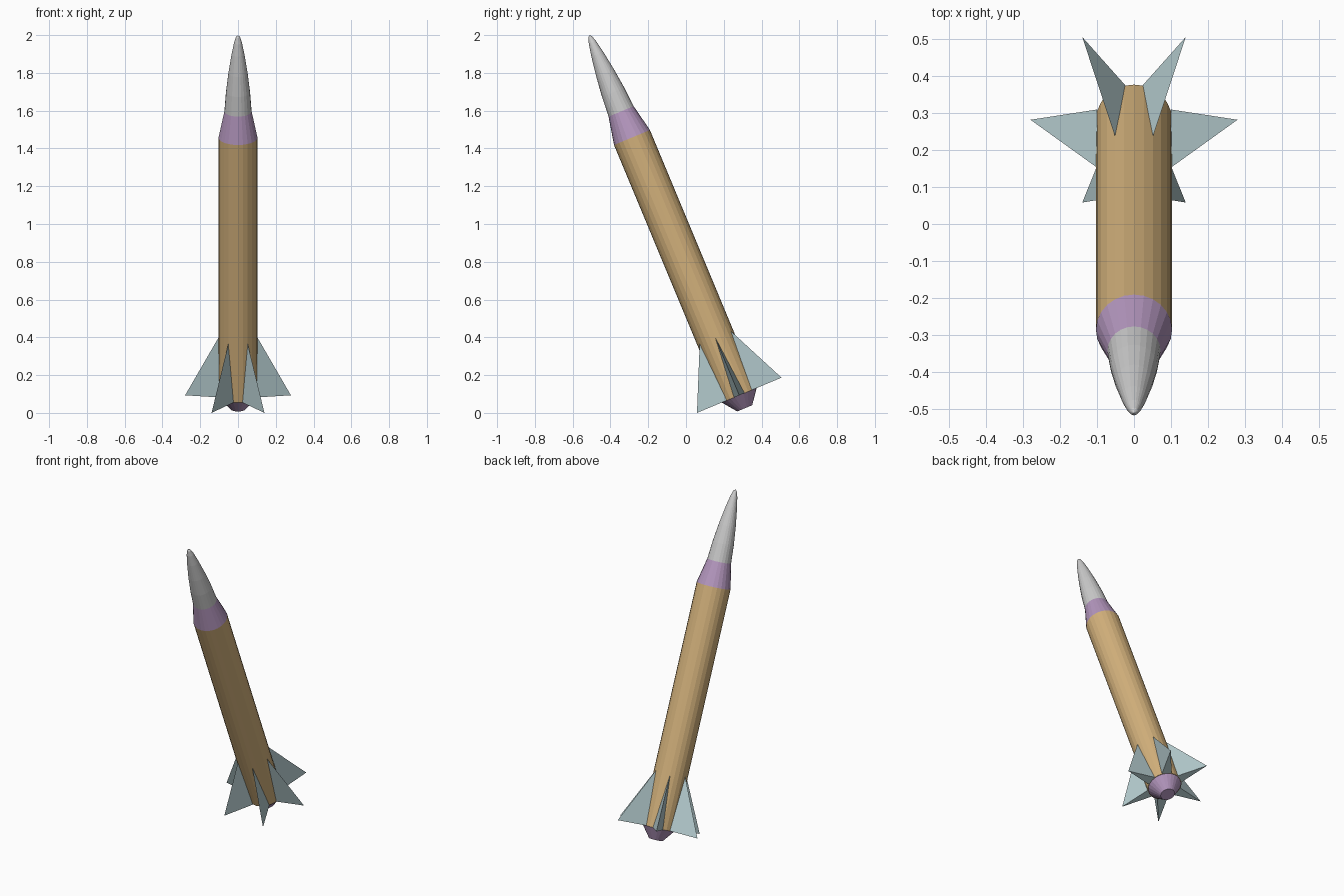
import bpy, bmesh, math
from mathutils import Matrix, Vector

if "Cube" in bpy.data.objects:
    bpy.data.objects.remove(bpy.data.objects["Cube"])

SIDES = 24
# Rocket axis leans back toward -y; local z runs from tail to tip
POSE = Matrix.Translation((0, 0.282, 0.0933)) @ Matrix.Rotation(math.radians(22.6), 4, 'X')


def material(name, rgb):
    m = bpy.data.materials.new(name)
    m.diffuse_color = (*rgb, 1)
    m.use_nodes = True
    m.node_tree.nodes["Principled BSDF"].inputs["Base Color"].default_value = m.diffuse_color
    return m


ORANGE = material("orange", (0.65, 0.44, 0.20))
PURPLE = material("purple", (0.46, 0.31, 0.52))
TEAL = material("teal", (0.46, 0.60, 0.62))


def finish(name, bm, mat=None):
    bmesh.ops.recalc_face_normals(bm, faces=bm.faces)
    bm.transform(POSE)
    me = bpy.data.meshes.new(name)
    bm.to_mesh(me)
    bm.free()
    ob = bpy.data.objects.new(name, me)
    bpy.context.collection.objects.link(ob)
    if mat:
        me.materials.append(mat)
    return ob


def lathe(name, profile, mat=None):
    """Closed turned solid from (radius, height) points; radius 0 makes a tip."""
    bm = bmesh.new()
    rings = []
    for r, h in profile:
        n = SIDES if r > 0 else 1
        rings.append([bm.verts.new((r * math.cos(2 * math.pi * i / SIDES),
                                    r * math.sin(2 * math.pi * i / SIDES), h))
                      for i in range(n)])
    for a, b in zip(rings, rings[1:]):
        for i in range(SIDES):
            j = (i + 1) % SIDES
            if len(b) == 1:
                bm.faces.new((a[i], a[j], b[0]))
            else:
                bm.faces.new((a[i], a[j], b[j], b[i]))
    for ring in (rings[0], rings[-1]):
        if len(ring) > 1:
            bm.faces.new(ring)
    return finish(name, bm, mat)


# Main tube, shoulder and nozzle
lathe("body_tube", [(0.103, 0), (0.103, 1.478)], ORANGE)
lathe("shoulder", [(0.103, 1.478), (0.072, 1.628)], PURPLE)
lathe("nozzle", [(0.043, -0.075), (0.1, 0)], PURPLE)

# Rounded nose cone
nose = [(0.072, 0), (0.064, 0.25), (0.051, 0.5), (0.034, 0.75),
        (0.021, 0.9), (0.011, 0.975), (0, 1)]
lathe("nose_cone", [(r, 1.628 + t * 0.437) for r, t in nose])

# Six wedge fins, thick at the tail and sharp at the leading edge
for k in range(6):
    bm = bmesh.new()
    turn = Matrix.Rotation(k * math.pi / 3, 4, 'Z')
    apex, tip, left, right = [bm.verts.new(turn @ Vector(p)) for p in (
        (0.102, 0, 0.333), (0.28, 0, 0), (0.1, 0.03, 0), (0.1, -0.03, 0))]
    for f in ((apex, tip, left), (apex, right, tip), (left, tip, right), (apex, left, right)):
        bm.faces.new(f)
    finish(f"fin_{k + 1}", bm, TEAL)
